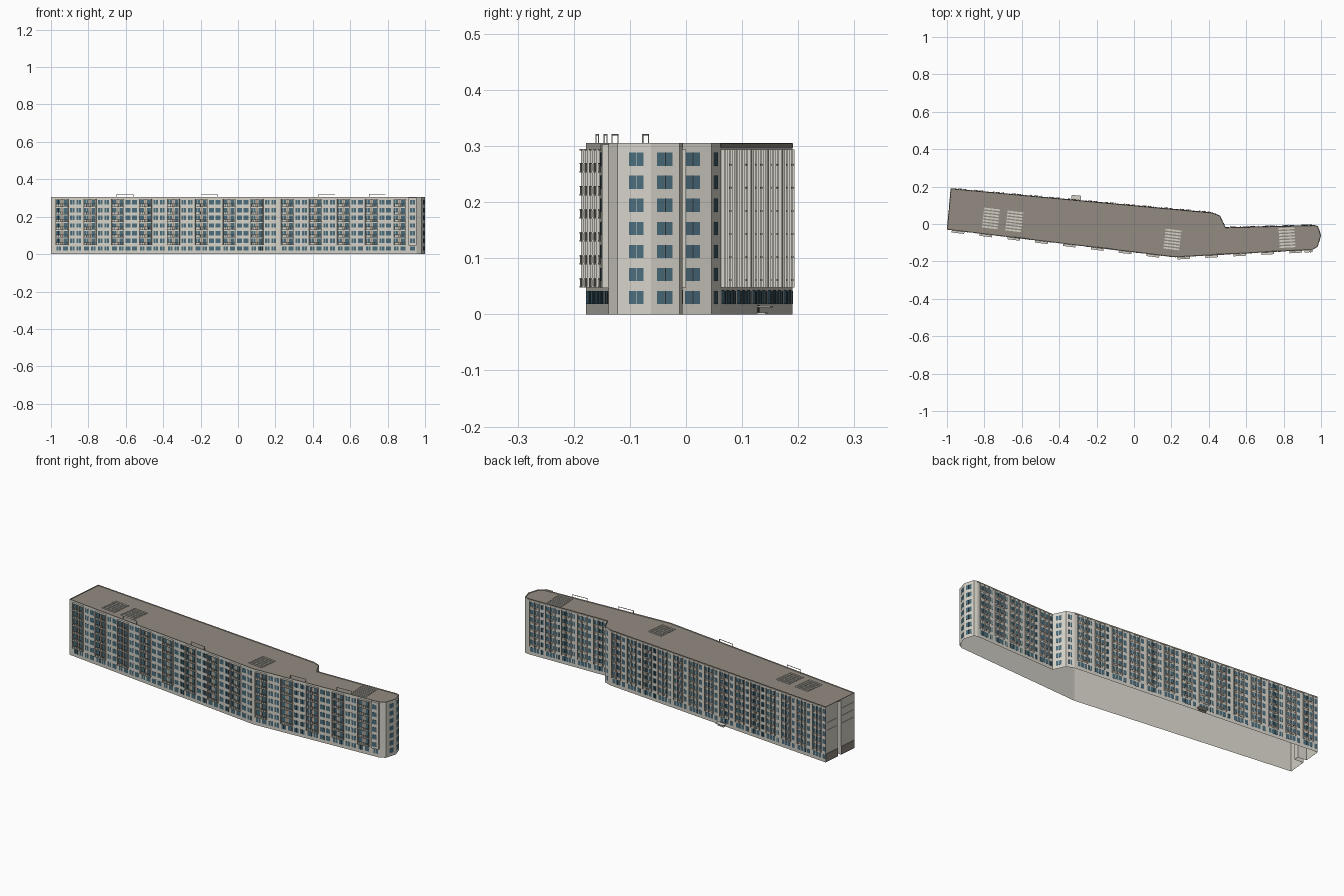
import bpy
import bmesh
from mathutils import Matrix, Vector

cube = bpy.data.objects.get("Cube")
if cube:
    bpy.data.objects.remove(cube, do_unlink=True)


def make_material(name, rgb):
    mat = bpy.data.materials.new(name)
    mat.use_nodes = True
    mat.diffuse_color = (*rgb, 1)
    mat.node_tree.nodes["Principled BSDF"].inputs["Base Color"].default_value = (*rgb, 1)
    return mat


CREAM = make_material("cream_plaster", (0.67, 0.65, 0.58))
ROOF = make_material("grey_brown_roof", (0.29, 0.26, 0.22))
GLASS = make_material("teal_glass", (0.07, 0.155, 0.205))
TAN = make_material("tan_panel", (0.42, 0.34, 0.26))
DARK = make_material("dark_metal", (0.06, 0.06, 0.06))

FLOORS = 7
STOREY = 0.041
WALL_TOP = 0.297
TOP = 0.305
SKIN = 0.0002

# Plan corners, counterclockwise from the front left of the plan
A, B, C, D, E, F, G, H, I, J, K = [Vector(p) for p in (
    (-1, -0.03), (0.22, -0.178), (0.955, -0.138), (0.982, -0.122), (1, -0.062),
    (0.984, -0.012), (0.965, -0.006), (0.49, -0.018), (0.46, 0.045),
    (0.42, 0.061), (-0.98, 0.19))]
OUTLINE = [A, B, C, D, E, F, G, H, I, J, K]

parts = {}


def part(name, mat):
    if name not in parts:
        parts[name] = (bmesh.new(), [mat])
    return parts[name][0]


def box(name, mat, wall, s, z, w, h, inner, outer):
    """Box on a wall: s along it, z at its base, from inner to outer depth."""
    a, b = wall
    u = (b - a).normalized()
    n = Vector((u.y, -u.x))
    c = a + u * s + n * (inner + outer) / 2
    d = outer - inner
    m = Matrix(((u.x * w, n.x * d, 0, c.x), (u.y * w, n.y * d, 0, c.y),
                (0, 0, h, z + h / 2), (0, 0, 0, 1)))
    bmesh.ops.create_cube(part(name, mat), size=1, matrix=m)


def shell(name, mat, points, z0, z1, closed_top):
    """Upright walls over a plan, open below."""
    bm = part(name, mat)
    low = [bm.verts.new((p.x, p.y, z0)) for p in points]
    high = [bm.verts.new((p.x, p.y, z1)) for p in points]
    for i in range(len(points)):
        j = (i + 1) % len(points)
        bm.faces.new((low[i], low[j], high[j], high[i]))
    return bm.faces.new(high) if closed_top else None


def length(wall):
    return (wall[1] - wall[0]).length


def sill(k):
    return 0.018 + STOREY * k


def window(wall, s, k, w=0.026):
    """Two panes side by side."""
    for side in (-1, 1):
        box("window_panes", GLASS, wall, s + side * w * 0.26, sill(k), w * 0.46, 0.024, SKIN, 0.001)


def railing(wall, s, z, w, depth, bars):
    box("railings", CREAM, wall, s, z + 0.012, w, 0.002, depth - 0.002, depth)
    for i in range(bars):
        x = s - w / 2 + w * (i + 0.5) / bars
        box("railings", CREAM, wall, x, z, 0.002, 0.012, depth - 0.0018, depth - 0.0002)


def balcony_stack(wall, s, w=0.068, depth=0.012):
    window(wall, s - 0.018, 0)
    window(wall, s + 0.018, 0)
    for k in range(1, FLOORS):
        z = 0.0065 + STOREY * k
        box("balcony_slabs", CREAM, wall, s, z, w, 0.003, SKIN, depth)
        box("balcony_panels", TAN, wall, s, z + 0.003, 0.01, 0.036, SKIN, 0.0008)
        railing(wall, s, z + 0.003, w, depth, 6)
        window(wall, s - 0.02, k, 0.024)
        box("balcony_doors", GLASS, wall, s + 0.018, z + 0.004, 0.02, 0.032, SKIN, 0.001)
    # Full-height partitions at both ends
    for side in (-1, 1):
        box("balcony_partitions", CREAM, wall, s + side * (w / 2 - 0.001), 0.0475, 0.002, 0.246, SKIN, depth - 0.002)
    box("balcony_slabs", CREAM, wall, s, 0.292, w, 0.003, SKIN, depth)


def loggia_stack(wall, s, w=0.056):
    for k in range(FLOORS):
        for i in (-1, 0, 1):
            box("loggia_glass", GLASS, wall, s + i * w / 3, sill(k), w * 0.28, 0.025, SKIN, 0.0008)
        if k:
            z = 0.0075 + STOREY * k
            box("loggia_panels", TAN, wall, s, z + 0.001, w, 0.009, SKIN, 0.0006)
            railing(wall, s, z, w, 0.004, 4)
    for i in (-1, 0, 1):
        box("loggia_partitions", CREAM, wall, s + i * w / 2, 0.0475, 0.002, 0.246, SKIN, 0.006)


# Main body with a narrow recess in the left end
along = A - K
inward = Vector((-along.y, along.x)).normalized() * 0.05
r0, r1 = K + along * 0.42, K + along * 0.54
shell("building_body", CREAM, OUTLINE + [r0, r0 + inward, r1 + inward, r1], 0, WALL_TOP, False)

# Roof cap with a shallow parapet
deck = shell("roof", CREAM, OUTLINE, WALL_TOP, TOP, True)
bm, mats = parts["roof"]
mats.append(ROOF)
bm.normal_update()
rim = bmesh.ops.inset_region(bm, faces=[deck], thickness=0.003)["faces"]
for f in [deck] + rim:
    f.material_index = 1
bmesh.ops.translate(bm, verts=list(deck.verts), vec=(0, 0, -0.004))

front_walls = [(A, B), (B, C)]
for wall, start, count, limit in ((front_walls[0], 0.06, 8, 1.21), (front_walls[1], 0.045, 5, 0.69)):
    for i in range(count):
        s = start + 0.15 * i
        balcony_stack(wall, s)
        for offset in (0.055, 0.09):
            if s + offset < limit:
                for k in range(FLOORS):
                    window(wall, s + offset, k, 0.026)

# Solid overhanging bay closing the right end of the front
wall = front_walls[1]
out = Vector((B.y - C.y, C.x - B.x)).normalized() * -0.012
box("corner_bay", CREAM, wall, 0.714, 0.047, 0.044, TOP - 0.049, SKIN, 0.012)
window(wall, 0.714, 0)
for k in range(1, FLOORS):
    window((B + out, C + out), 0.714, k)

# Back walls: loggias alternating with narrow windows
for wall, count in (((G, H), 5), ((J, K), 14)):
    pitch = length(wall) / count
    for i in range(count):
        loggia_stack(wall, pitch * (i + 0.45))
        for k in range(FLOORS):
            window(wall, pitch * (i + 0.9), k, 0.018)
    box("back_cornice", ROOF, wall, length(wall) / 2, WALL_TOP, length(wall), 0.0075, SKIN, 0.001)

# Right end and stepped corner windows
for wall, t, w in (((D, E), 0.56, 0.028), ((E, F), 0.48, 0.03), ((H, I), 0.46, 0.03), ((I, J), 0.5, 0.016)):
    for k in range(FLOORS):
        window(wall, length(wall) * t, k, w)

# Left end: dark plinth and thin floor ledges on both sides of the recess
for wall in ((K, r0), (r1, A)):
    mid = length(wall) / 2
    box("left_plinth", ROOF, wall, mid, 0, length(wall), 0.045, SKIN, 0.0005)
    for k in range(1, FLOORS):
        box("left_ledges", CREAM, wall, mid, 0.0065 + STOREY * k, length(wall) * 0.9, 0.002, SKIN, 0.0006)

# Back entrance
box("entrance_door", DARK, (J, K), 0.733, 0, 0.03, 0.017, SKIN, 0.0015)
box("entrance_canopy", CREAM, (J, K), 0.733, 0.012, 0.05, 0.003, SKIN, 0.025)
box("entrance_step", CREAM, (J, K), 0.733, 0, 0.04, 0.003, SKIN, 0.015)

# Open frames standing along the front roof edge
for wall, x in ((front_walls[0], -0.605), (front_walls[0], -0.155),
                (front_walls[1], 0.475), (front_walls[1], 0.745)):
    s = (x - wall[0].x) / (wall[1].x - wall[0].x) * length(wall)
    for side in (-1, 1):
        box("roof_frames", CREAM, wall, s + side * 0.044, 0.301, 0.002, 0.019, -0.007, -0.005)
    box("roof_frames", CREAM, wall, s, 0.319, 0.09, 0.0025, -0.007, -0.005)

# Slatted roof panels
for wall, x, y in ((front_walls[0], -0.765, 0.03), (front_walls[0], -0.64, 0.014),
                   (front_walls[0], 0.205, -0.083), (front_walls[1], 0.818, -0.073)):
    u = (wall[1] - wall[0]).normalized()
    local = (Vector((x, y)), Vector((x, y)) + u)
    for i in range(7):
        d = -0.053 + i * 0.0162
        box("roof_panel_slats", CREAM, local, 0, 0.3012, 0.085, 0.0033, d, d + 0.009)

for name, (bm, mats) in parts.items():
    if name not in ("building_body", "roof"):
        bmesh.ops.recalc_face_normals(bm, faces=bm.faces)
    mesh = bpy.data.meshes.new(name)
    bm.to_mesh(mesh)
    bm.free()
    for mat in mats:
        mesh.materials.append(mat)
    bpy.context.collection.objects.link(bpy.data.objects.new(name, mesh))
